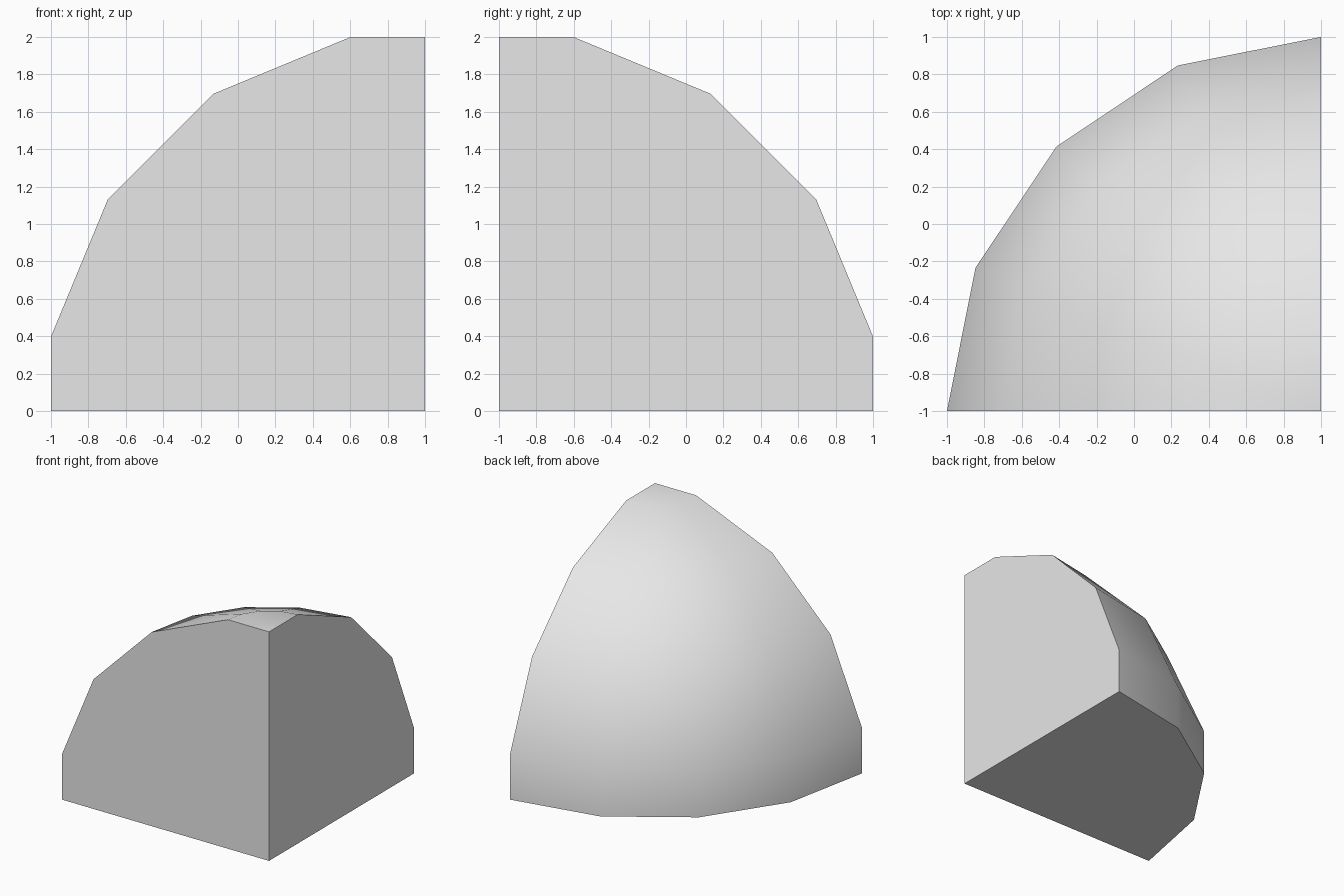
import bpy
import bmesh
from math import radians, cos, sin

cube = bpy.data.objects.get("Cube")
if cube:
    bpy.data.objects.remove(cube, do_unlink=True)

# Plain grey material
grey = bpy.data.materials.new("light_grey")
grey.use_nodes = True
colour = (0.8, 0.8, 0.8, 1)
grey.diffuse_color = colour
grey.node_tree.nodes["Principled BSDF"].inputs["Base Color"].default_value = colour

# Profile as (radius, height): flat cap, four rounded corners, short upright band
RADIUS = 2 / cos(radians(11.25))
arc = [(RADIUS * cos(radians(a)), RADIUS * sin(radians(a)))
       for a in (11.25, 33.75, 56.25, 78.75)]
profile = [(0, 0), (2, 0)] + arc + [(0, 2)]
SEGMENTS = 4

# Quarter turn of the profile about the square corner
bm = bmesh.new()
columns = []
for i in range(SEGMENTS + 1):
    a = radians(90 + 90 * i / SEGMENTS)
    columns.append([bm.verts.new((1 + r * cos(a), -1 + r * sin(a), z))
                    for r, z in profile])
for near, far in zip(columns, columns[1:]):
    for j in range(len(profile) - 1):
        bm.faces.new((near[j], near[j + 1], far[j + 1], far[j]))

# Two flat walls close the cut sides
bm.faces.new(columns[0])
bm.faces.new(columns[-1])
bmesh.ops.remove_doubles(bm, verts=bm.verts, dist=0.0001)
bmesh.ops.recalc_face_normals(bm, faces=bm.faces)

mesh = bpy.data.meshes.new("quarter_dome")
bm.to_mesh(mesh)
bm.free()
mesh.materials.append(grey)
dome = bpy.data.objects.new("quarter_dome", mesh)
bpy.context.collection.objects.link(dome)

# Smooth dome with crisp wall and base edges
bpy.ops.object.select_all(action="DESELECT")
dome.select_set(True)
bpy.context.view_layer.objects.active = dome
bpy.ops.object.shade_smooth_by_angle(angle=radians(35))
